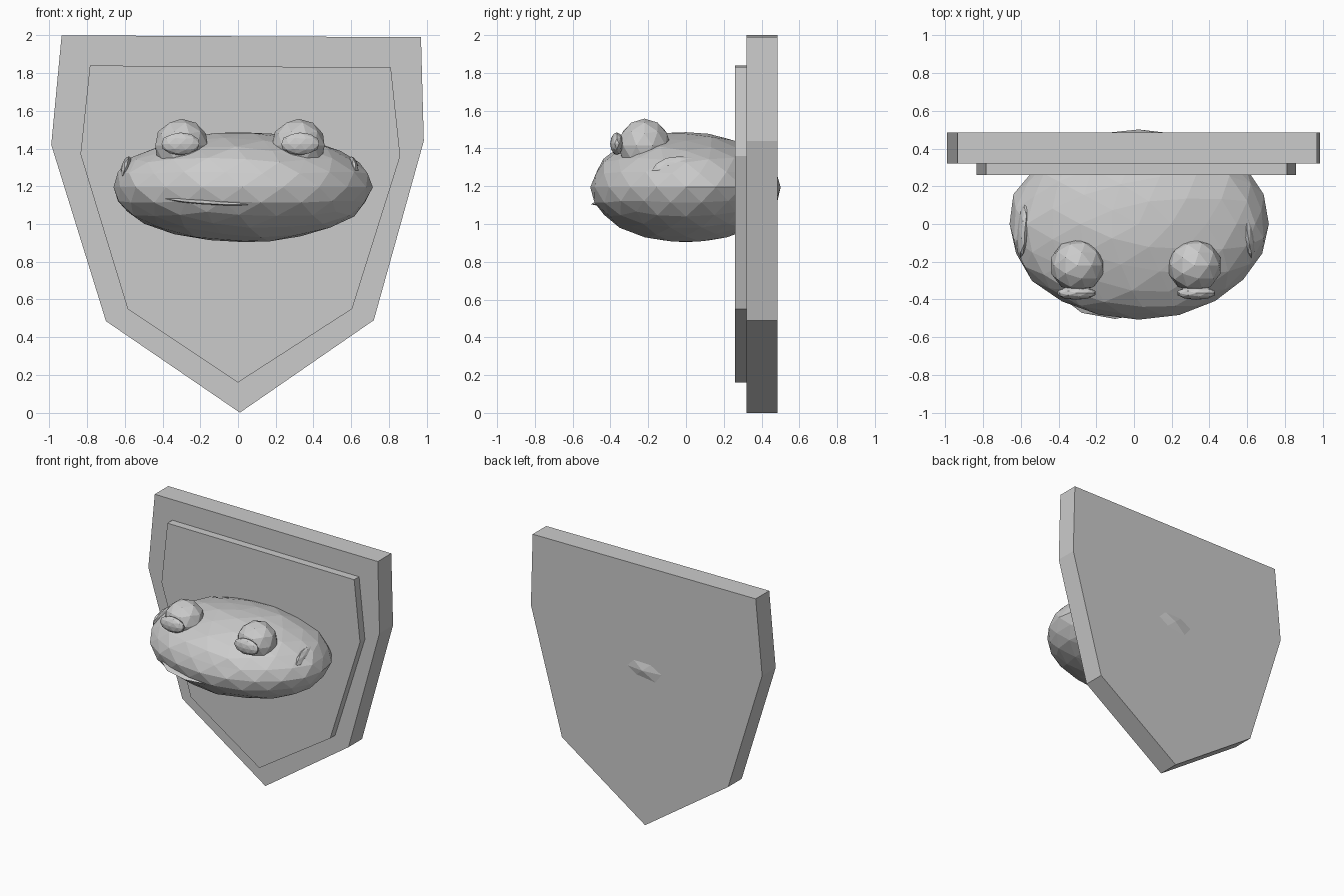
import bpy, bmesh, random
from mathutils import Matrix, Vector, Euler

if "Cube" in bpy.data.objects:
    bpy.data.objects.remove(bpy.data.objects["Cube"])

random.seed(4)
grey = bpy.data.materials.new("plain grey")
grey.diffuse_color = (0.6, 0.6, 0.6, 1)
grey.use_nodes = True
grey.node_tree.nodes["Principled BSDF"].inputs["Base Color"].default_value = grey.diffuse_color


def finish(bm, name):
    bmesh.ops.recalc_face_normals(bm, faces=bm.faces)
    me = bpy.data.meshes.new(name)
    bm.to_mesh(me)
    bm.free()
    me.materials.append(grey)
    ob = bpy.data.objects.new(name, me)
    bpy.context.collection.objects.link(ob)
    return ob


def slab(name, outline, y0, y1):
    """Extrude an x-z outline from y0 to y1."""
    bm = bmesh.new()
    face = bm.faces.new([bm.verts.new((x, y0, z)) for x, z in outline])
    ext = bmesh.ops.extrude_face_region(bm, geom=[face])["geom"]
    for v in ext:
        if isinstance(v, bmesh.types.BMVert):
            v.co.y = y1
    return finish(bm, name)


def blob(name, center, radii, subdiv, rot=(0, 0, 0), jitter=0.0):
    """Faceted ellipsoid with optional hand-made unevenness."""
    bm = bmesh.new()
    bmesh.ops.create_icosphere(bm, subdivisions=subdiv, radius=1)
    m = (Matrix.Translation(center) @ Euler(rot).to_matrix().to_4x4()
         @ Matrix.Diagonal((*radii, 1)))
    for v in bm.verts:
        v.co = m @ (v.co * (1 + random.uniform(-jitter, jitter)))
    return finish(bm, name)


# Shield plaque: backing board and raised front panel
slab("plaque_board", [(-0.935, 2.0), (0.97, 1.99), (0.985, 1.44), (0.72, 0.49),
                      (0.01, 0.0), (-0.70, 0.485), (-0.99, 1.42)], 0.32, 0.485)
slab("plaque_panel", [(-0.785, 1.84), (0.81, 1.83), (0.86, 1.36), (0.605, 0.55),
                      (0.0, 0.16), (-0.585, 0.55), (-0.835, 1.37)], 0.26, 0.33)

# Wide flat head, its back just pokes through the board
blob("head", (0.025, 0.0, 1.195), (0.69, 0.505, 0.293), 3, jitter=0.015)

# Thin lip at the front of the mouth
blob("mouth", (-0.1, -0.335, 1.13), (0.3, 0.17, 0.018), 2, rot=(0.15, 0.04, 0))

# Bulging eyes, flat pupils and ear discs
for side, x in (("left", -0.30), ("right", 0.32)):
    s = -1 if x < 0 else 1
    blob(side + "_eye", (x, -0.22, 1.415), (0.146, 0.14, 0.143), 2)
    blob(side + "_pupil", (x - 0.005 if s < 0 else x + 0.01, -0.366, 1.425),
         (0.105, 0.036, 0.06), 2)
    blob(side + "_ear", (s * 0.60 + 0.01, -0.03, 1.285), (0.03, 0.15, 0.075), 2,
         rot=(0, -s * 0.15, s * 0.08))
